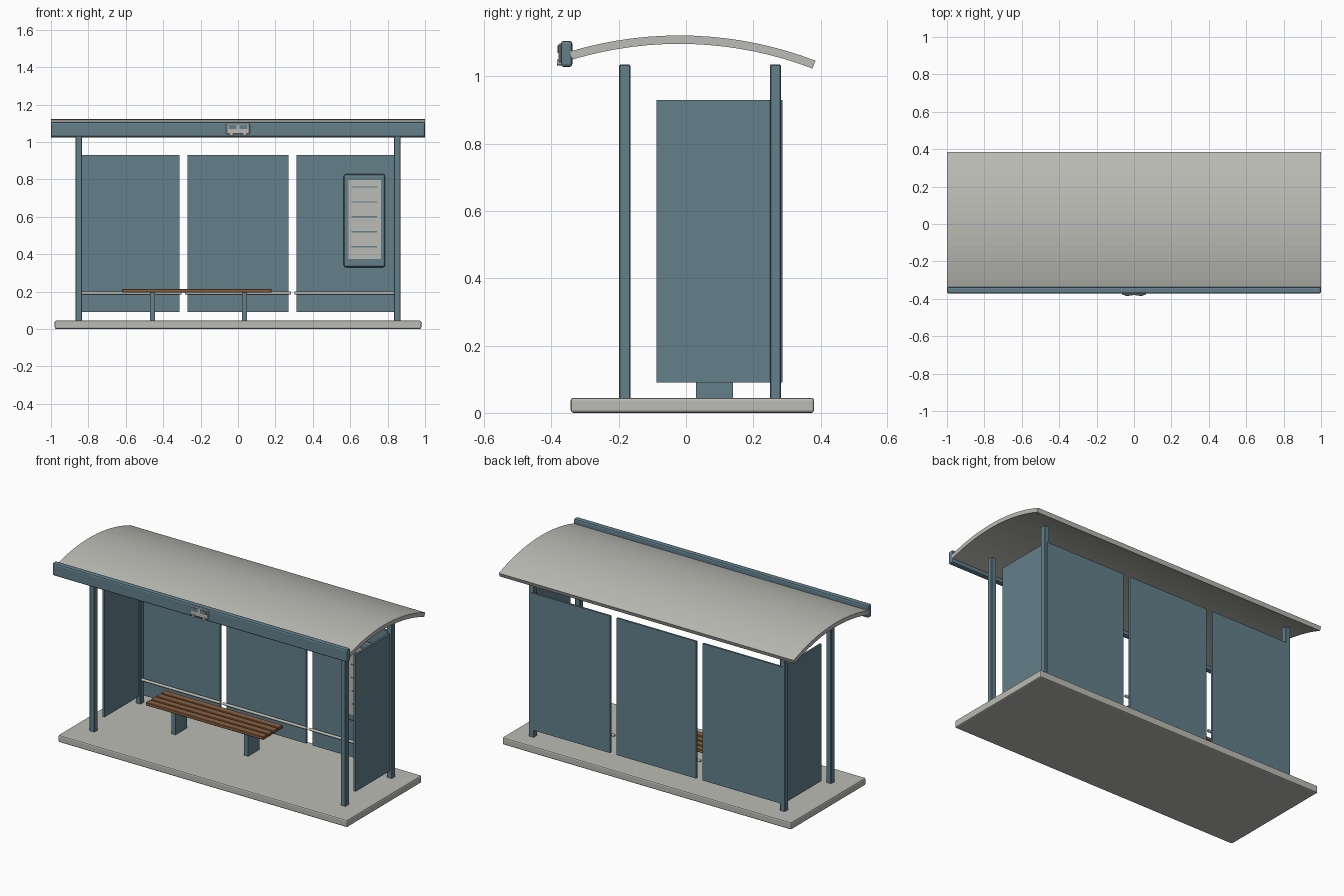
import bpy, bmesh, math
from mathutils import Vector

cube = bpy.data.objects.get("Cube")
if cube:
    bpy.data.objects.remove(cube, do_unlink=True)


def material(name, rgb):
    m = bpy.data.materials.new(name)
    m.use_nodes = True
    m.diffuse_color = (*rgb, 1)
    m.node_tree.nodes["Principled BSDF"].inputs["Base Color"].default_value = (*rgb, 1)
    return m


BLUE = material("blue grey paint", (0.125, 0.215, 0.26))
GREY = material("pale grey", (0.50, 0.50, 0.465))
WOOD = material("brown wood", (0.26, 0.125, 0.055))


def finish(bm, name, mat):
    mesh = bpy.data.meshes.new(name)
    bmesh.ops.recalc_face_normals(bm, faces=bm.faces)
    bm.to_mesh(mesh)
    bm.free()
    mesh.materials.append(mat)
    obj = bpy.data.objects.new(name, mesh)
    bpy.context.collection.objects.link(obj)
    return obj


def box(name, mat, x, y, z, bevel=0.0, segments=2):
    """Box from (min, max) ranges with optional rounded edges."""
    bm = bmesh.new()
    bmesh.ops.create_cube(bm, size=1)
    for v in bm.verts:
        v.co = Vector([(r[0] + r[1]) / 2 + c * (r[1] - r[0]) for c, r in zip(v.co, (x, y, z))])
    if bevel:
        bmesh.ops.bevel(bm, geom=bm.edges[:], offset=bevel, segments=segments,
                        profile=0.5, affect='EDGES')
    return finish(bm, name, mat)


def rod(name, mat, centre, radius, length, axis, sides=12):
    """Cylinder along the x or y axis."""
    bm = bmesh.new()
    bmesh.ops.create_cone(bm, cap_ends=True, segments=sides, radius1=radius,
                          radius2=radius, depth=length)
    for v in bm.verts:
        a, b, c = v.co
        v.co = Vector((c, a, b) if axis == 'x' else (a, c, b)) + Vector(centre)
    return finish(bm, name, mat)


def mid(c, half):
    return (c - half, c + half)


# Floor slab
box("floor_slab", GREY, (-0.98, 0.98), (-0.343, 0.381), (0, 0.045), 0.008)

# Corner posts and side panels
for side, s in (("left", 1), ("right", -1)):
    for end, y in (("front", -0.182), ("rear", 0.266)):
        box(f"{side}_{end}_post", BLUE, mid(s * 0.852, 0.017), mid(y, 0.017),
            (0.04, 1.035), 0.003, 1)
    box(f"{side}_side_panel", BLUE, mid(s * 0.852, 0.006), (-0.087, 0.275), (0.09, 0.93))

# Back panels with a rail in front of each
for label, x in (("right", -0.584), ("middle", 0), ("left", 0.584)):
    box(f"{label}_back_panel", BLUE, mid(x, 0.27), (0.275, 0.287), (0.09, 0.93))
    rod(f"{label}_back_rail", GREY, (x, 0.262, 0.192), 0.008, 0.566, 'x')

# Curved roof swept along x
R, THICK, APEX, TOP, STEPS = 1.13, 0.025, -0.02, 1.122, 16
a0, a1 = math.asin(-0.325 / R), math.asin(0.405 / R)
angles = [a0 + (a1 - a0) * i / STEPS for i in range(STEPS + 1)]


def arc(r):
    return [(APEX + r * math.sin(a), TOP - R + r * math.cos(a)) for a in angles]


bm = bmesh.new()
rings = [[[bm.verts.new((x, y, z)) for y, z in arc(r)] for r in (R, R - THICK)] for x in (-1, 1)]
for i in range(STEPS):
    for k in (0, 1):
        bm.faces.new((rings[0][k][i], rings[0][k][i + 1], rings[1][k][i + 1], rings[1][k][i]))
        bm.faces.new((rings[k][0][i], rings[k][0][i + 1], rings[k][1][i + 1], rings[k][1][i]))
for i in (0, STEPS):
    bm.faces.new((rings[0][0][i], rings[1][0][i], rings[1][1][i], rings[0][1][i]))
finish(bm, "curved_roof", GREY)

# Front fascia beam
box("front_fascia", BLUE, (-1, 1), (-0.372, -0.338), (1.028, 1.106), 0.009)

# Bus symbol on the fascia
box("sign_bus_body", GREY, mid(0, 0.063), (-0.379, -0.37), (1.042, 1.098), 0.003, 1)
for s in (-1, 1):
    box("sign_bus_window", BLUE, mid(s * 0.03, 0.022), (-0.382, -0.378), (1.07, 1.092))
    rod("sign_bus_wheel", GREY, (s * 0.036, -0.378, 1.042), 0.009, 0.012, 'y')

# Bench with plank seat and two pedestal legs
for i in range(4):
    box(f"bench_slat_{i + 1}", WOOD, (-0.62, 0.18), mid(0.01 + i * 0.05, 0.021),
        (0.195, 0.215), 0.003, 1)
for label, x in (("right", -0.458), ("left", 0.034)):
    box(f"bench_{label}_leg", BLUE, mid(x, 0.013), (0.03, 0.14), (0.04, 0.196))

# Timetable case with a page and ruled lines
box("timetable_case", BLUE, (0.565, 0.787), (0.238, 0.277), (0.33, 0.828), 0.012)
box("timetable_page", GREY, (0.59, 0.764), (0.233, 0.24), (0.375, 0.797))
for i in range(5):
    box(f"timetable_line_{i + 1}", BLUE, (0.606, 0.742), (0.231, 0.234),
        mid(0.76 - i * 0.08, 0.003))
